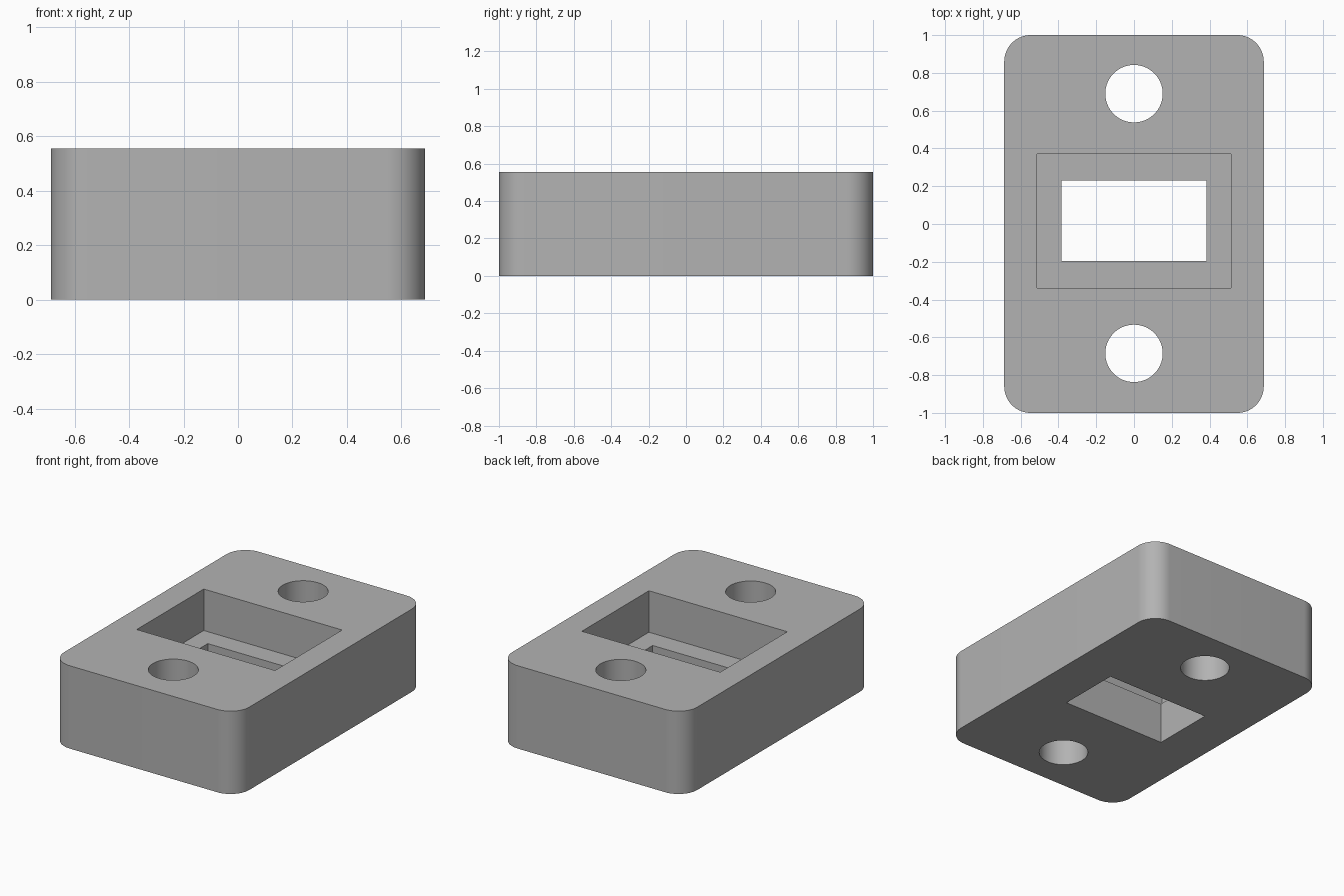
import bpy, bmesh, math
from mathutils import Matrix, Vector

if "Cube" in bpy.data.objects:
    bpy.data.objects.remove(bpy.data.objects["Cube"], do_unlink=True)

HEIGHT, LEDGE = 0.555, 0.277
OVER = 0.1  # cutter overshoot

grey = bpy.data.materials.new("plain_grey")
grey.use_nodes = True
grey.diffuse_color = (0.45, 0.45, 0.45, 1)
grey.node_tree.nodes["Principled BSDF"].inputs["Base Color"].default_value = grey.diffuse_color


def finish(name, bm):
    mesh = bpy.data.meshes.new(name)
    bm.to_mesh(mesh)
    bm.free()
    mesh.materials.append(grey)
    obj = bpy.data.objects.new(name, mesh)
    bpy.context.collection.objects.link(obj)
    return obj


def box(name, low, high, radius=0):
    """Box between two corners, with optionally rounded upright edges."""
    low, high = Vector(low), Vector(high)
    bm = bmesh.new()
    bmesh.ops.create_cube(bm, size=1, matrix=Matrix.Translation((low + high) / 2)
                          @ Matrix.Diagonal((*(high - low), 1)))
    if radius:
        upright = [e for e in bm.edges
                   if abs(e.verts[0].co.z - e.verts[1].co.z) > 0.1]
        bmesh.ops.bevel(bm, geom=upright, offset=radius, segments=16,
                        profile=0.5, affect='EDGES')
    return finish(name, bm)


def cylinder(name, y, radius):
    bm = bmesh.new()
    bmesh.ops.create_cone(bm, cap_ends=True, segments=64, radius1=radius, radius2=radius,
                          depth=HEIGHT + 2 * OVER,
                          matrix=Matrix.Translation((0, y, HEIGHT / 2)))
    return finish(name, bm)


# Rounded block
block = box("mounting_block", (-0.687, -1, 0), (0.687, 1, HEIGHT), 0.14)

# Stepped window and the two screw holes
cutters = [
    box("pocket_cutter", (-0.513, -0.34, LEDGE), (0.513, 0.37, HEIGHT + OVER)),
    box("window_cutter", (-0.385, -0.197, -OVER), (0.385, 0.23, HEIGHT + OVER / 2)),
    cylinder("front_hole_cutter", -0.685, 0.152),
    cylinder("back_hole_cutter", 0.69, 0.152),
]

bpy.ops.object.select_all(action='DESELECT')
block.select_set(True)
bpy.context.view_layer.objects.active = block
for cutter in cutters:
    cutter.hide_render = True
    cut = block.modifiers.new(cutter.name, 'BOOLEAN')
    cut.operation, cut.solver, cut.object = 'DIFFERENCE', 'EXACT', cutter
    bpy.ops.object.modifier_apply(modifier=cut.name)
    bpy.data.objects.remove(cutter, do_unlink=True)

bpy.ops.object.shade_smooth_by_angle(angle=math.radians(30))
